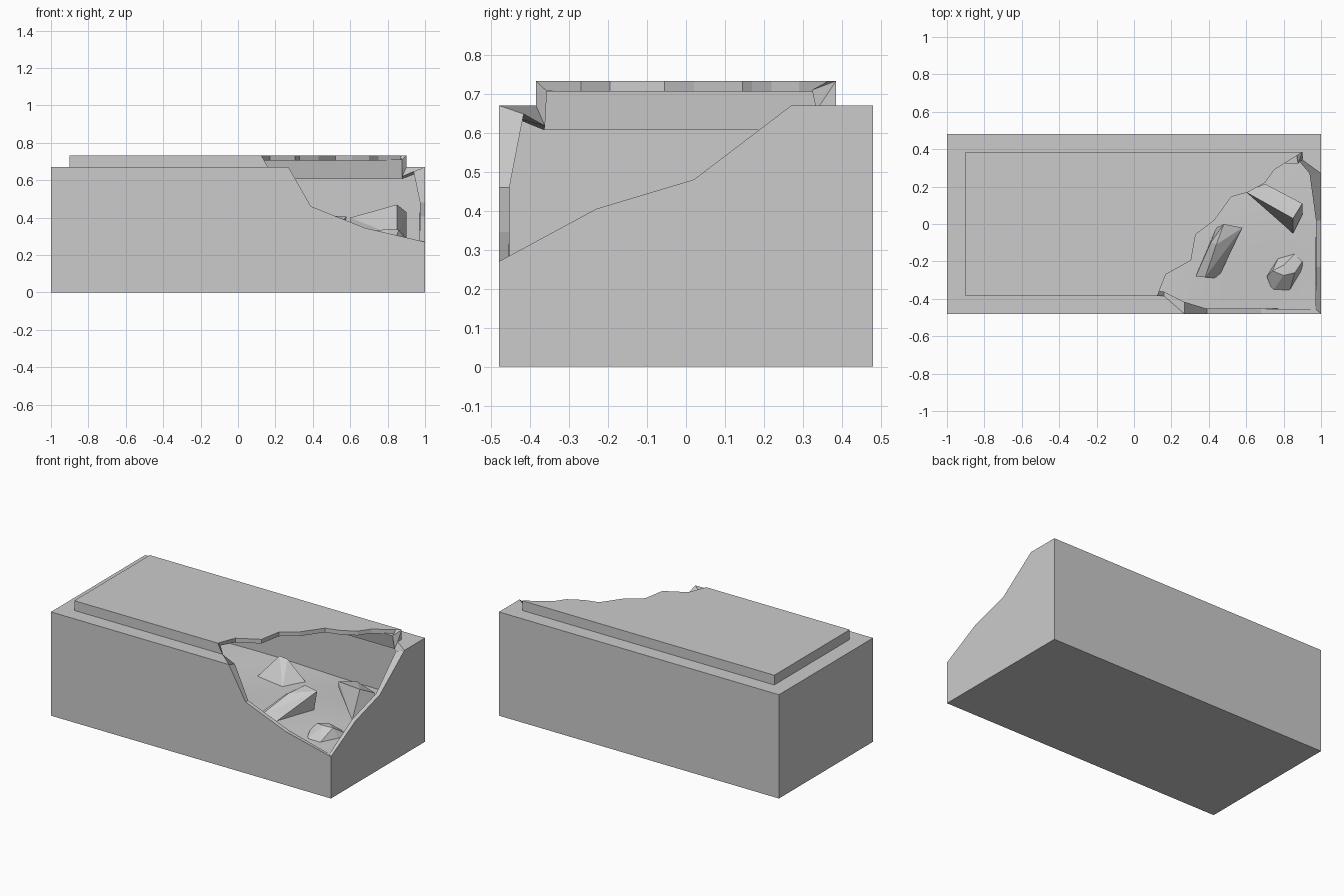
import bpy, bmesh, math

if "Cube" in bpy.data.objects:
    bpy.data.objects.remove(bpy.data.objects["Cube"])


def make_object(name, bm):
    mesh = bpy.data.meshes.new(name)
    bm.to_mesh(mesh)
    bm.free()
    ob = bpy.data.objects.new(name, mesh)
    bpy.context.collection.objects.link(ob)
    return ob


# Hollow stone chest with a raised lid panel and a broken front right corner
W, D, H = 1.0, 0.48, 0.67
LW, LD, LH = 0.9, 0.385, 0.733

front_break = [(1, -D, 0.27), (0.68, -D, 0.345), (0.39, -D, 0.46), (0.27, -D, H)]
side_break = [(W, 0.27, H), (W, 0.02, 0.48), (W, -0.23, 0.405), (W, -D, 0.27)]
lid_break = [(LW, LD, LH), (0.87, 0.365, LH), (0.75, 0.29, LH), (0.70, 0.22, LH),
             (0.61, 0.17, LH), (0.52, 0.145, LH), (0.43, 0.02, LH), (0.33, -0.055, LH),
             (0.305, -0.195, LH), (0.17, -0.27, LH), (0.125, -LD, LH)]
ledge_front = (0.16, -LD, H)
ledge_right = (LW, 0.343, H)

bm = bmesh.new()
cache = {}


def vert(p):
    if p not in cache:
        cache[p] = bm.verts.new(p)
    return cache[p]


faces = [
    [(-W, -D, 0), (-W, D, 0), (W, D, 0), (W, -D, 0)],                    # base
    [(-W, D, 0), (-W, D, H), (W, D, H), (W, D, 0)],                      # back
    [(-W, -D, 0), (-W, -D, H), (-W, D, H), (-W, D, 0)],                  # left
    [(-W, -D, 0), (W, -D, 0)] + front_break + [(-W, -D, H)],             # front
    [(W, -D, 0), (W, D, 0), (W, D, H)] + side_break,                     # right
    [(-W, -D, H), (0.27, -D, H), ledge_front, (-LW, -LD, H)],            # ledges
    [(-W, -D, H), (-LW, -LD, H), (-LW, LD, H), (-W, D, H)],
    [(-W, D, H), (-LW, LD, H), (LW, LD, H), (W, D, H)],
    [(W, D, H), (LW, LD, H), ledge_right, (W, 0.27, H)],
    [(-LW, -LD, H), ledge_front, (0.125, -LD, LH), (-LW, -LD, LH)],      # lid sides
    [(-LW, -LD, H), (-LW, -LD, LH), (-LW, LD, LH), (-LW, LD, H)],
    [(-LW, LD, H), (-LW, LD, LH), (LW, LD, LH), (LW, LD, H)],
    [(LW, LD, H), (LW, LD, LH), ledge_right],
    [(-LW, -LD, LH)] + lid_break[::-1] + [(-LW, LD, LH)],                # lid top
]
for f in faces:
    bm.faces.new([vert(p) for p in f])
bmesh.ops.recalc_face_normals(bm, faces=bm.faces)
base = min(bm.faces, key=lambda f: f.calc_center_median().z)
if base.normal.z > 0:
    bmesh.ops.reverse_faces(bm, faces=bm.faces)
chest = make_object("broken_stone_chest", bm)
shell = chest.modifiers.new("wall_thickness", 'SOLIDIFY')
shell.thickness = 0.027
shell.offset = -1
shell.use_even_offset = True

# Softly uneven earth filling the chest
bm = bmesh.new()
bmesh.ops.create_grid(bm, x_segments=24, y_segments=12, size=1)
for v in bm.verts:
    x, y = v.co.x * 0.975, v.co.y * 0.455
    v.co = (x, y, 0.272 + 0.012 * math.sin(4 * x - 1) * math.cos(5 * y))
for f in bm.faces:
    f.smooth = True
make_object("earth_fill", bm)

# Fallen stone fragments
fragments = {
    "slab_fragment": [
        (0.33, -0.28, 0.28), (0.38, -0.285, 0.31), (0.45, -0.29, 0.26), (0.41, -0.10, 0.37),
        (0.44, -0.11, 0.39), (0.58, -0.02, 0.405), (0.48, 0.0, 0.41), (0.56, -0.03, 0.26),
        (0.44, -0.02, 0.26)],
    "wedge_fragment": [
        (0.60, 0.17, 0.40), (0.60, 0.17, 0.36), (0.70, 0.215, 0.41), (0.85, 0.03, 0.47),
        (0.90, 0.11, 0.43), (0.85, -0.05, 0.30), (0.90, 0.05, 0.29), (0.70, 0.21, 0.26),
        (0.90, 0.11, 0.26)],
    "small_fragment": [
        (0.71, -0.28, 0.29), (0.74, -0.36, 0.26), (0.83, -0.365, 0.26), (0.90, -0.25, 0.26),
        (0.90, -0.20, 0.29), (0.86, -0.16, 0.28), (0.77, -0.185, 0.28), (0.74, -0.25, 0.33),
        (0.80, -0.275, 0.34), (0.86, -0.26, 0.335), (0.80, -0.22, 0.335)],
    "hidden_fragment": [
        (0.0, 0.19, 0.26), (0.22, 0.14, 0.26), (0.30, 0.28, 0.26), (0.06, 0.34, 0.26),
        (0.10, 0.28, 0.39), (0.15, 0.29, 0.38)],
}
for name, points in fragments.items():
    bm = bmesh.new()
    for p in points:
        bm.verts.new(p)
    bmesh.ops.convex_hull(bm, input=bm.verts)
    bmesh.ops.recalc_face_normals(bm, faces=bm.faces)
    make_object(name, bm)
